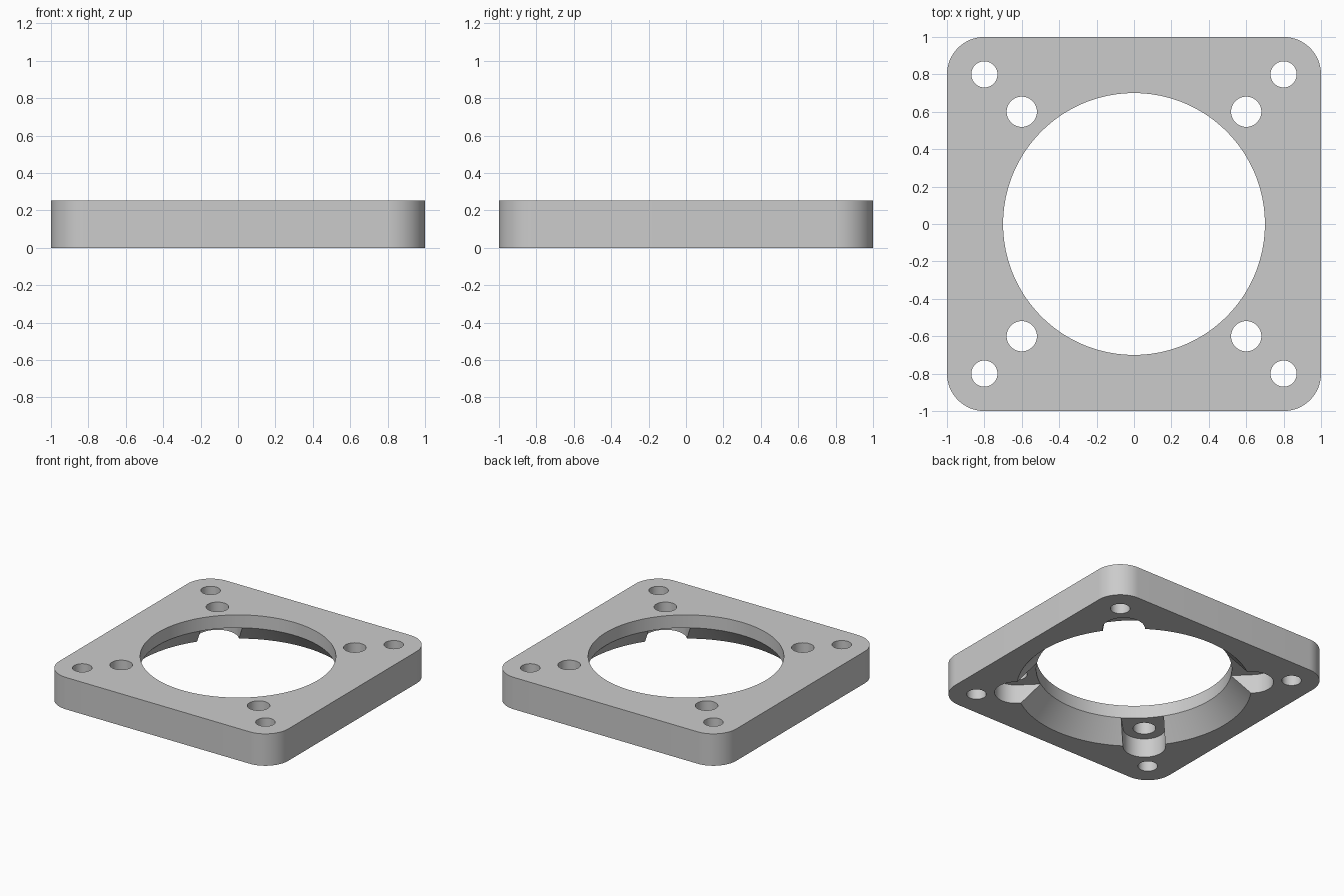
import bpy, bmesh, math
from mathutils import Matrix, Vector

if "Cube" in bpy.data.objects:
    bpy.data.objects.remove(bpy.data.objects["Cube"], do_unlink=True)

HEIGHT = 0.252
LEDGE = 0.15          # level where the bore flares and pockets stop
BORE, FLARE = 0.70, 0.84
CORNERS = [(sx, sy) for sx in (1, -1) for sy in (1, -1)]

grey = bpy.data.materials.new("light grey")
grey.use_nodes = True
colour = (0.6, 0.6, 0.6, 1)
grey.diffuse_color = colour
grey.node_tree.nodes["Principled BSDF"].inputs["Base Color"].default_value = colour


def make_object(name, bm):
    bmesh.ops.recalc_face_normals(bm, faces=bm.faces)
    mesh = bpy.data.meshes.new(name)
    bm.to_mesh(mesh)
    bm.free()
    mesh.materials.append(grey)
    obj = bpy.data.objects.new(name, mesh)
    bpy.context.collection.objects.link(obj)
    return obj


def stack(name, rings):
    """Closed solid skinned through a list of matching point rings."""
    bm = bmesh.new()
    loops = [[bm.verts.new(p) for p in ring] for ring in rings]
    n = len(loops[0])
    for low, high in zip(loops, loops[1:]):
        for i in range(n):
            j = (i + 1) % n
            bm.faces.new((low[i], low[j], high[j], high[i]))
    bm.faces.new(loops[0][::-1])
    bm.faces.new(loops[-1])
    return make_object(name, bm)


def ring(radius, z, n, x=0, y=0):
    return [(x + radius * math.cos(math.tau * i / n),
             y + radius * math.sin(math.tau * i / n), z) for i in range(n)]


def slot(radius, z, start, end, angle, n=24):
    """Rounded end at one side, square end toward the centre."""
    turn = Matrix.Rotation(angle, 3, 'Z')
    arc = [math.pi * (i / n - 0.5) for i in range(n + 1)]
    pts = [(end + radius * math.cos(a), radius * math.sin(a)) for a in arc]
    pts += [(start, radius), (start, -radius)]
    return [turn @ Vector((x, y, z)) for x, y in pts]


def cut(body, cutter):
    mod = body.modifiers.new("cut", 'BOOLEAN')
    mod.operation = 'DIFFERENCE'
    mod.solver = 'EXACT'
    mod.object = cutter
    bpy.context.view_layer.objects.active = body
    bpy.ops.object.modifier_apply(modifier=mod.name)
    bpy.data.objects.remove(cutter, do_unlink=True)


# Square plate with rounded corners
bm = bmesh.new()
bmesh.ops.create_cube(bm, size=1, matrix=Matrix.Translation((0, 0, HEIGHT / 2))
                      @ Matrix.Diagonal((2, 2, HEIGHT, 1)))
uprights = [e for e in bm.edges if abs(e.verts[0].co.z - e.verts[1].co.z) > 0.1]
bmesh.ops.bevel(bm, geom=uprights, offset=0.2, segments=16, profile=0.5, affect='EDGES')
plate = make_object("mounting_plate", bm)

# Central bore: straight lip above, flared cone below
slope = (FLARE - BORE) / LEDGE
cut(plate, stack("bore_cutter", [
    ring(FLARE + slope * 0.1, -0.1, 128), ring(BORE, LEDGE, 128), ring(BORE, HEIGHT + 0.1, 128)]))

# Corner screw holes, inner screw holes and the open pockets under them
for sx, sy in CORNERS:
    angle = math.atan2(sy, sx)
    cut(plate, stack("pocket_cutter", [
        slot(0.152, z, 0.5, math.hypot(0.6, 0.6), angle) for z in (-0.1, LEDGE)]))
    for offset, radius in ((0.8, 0.07), (0.6, 0.081)):
        cut(plate, stack("hole_cutter", [
            ring(radius, z, 40, sx * offset, sy * offset) for z in (-0.1, HEIGHT + 0.1)]))

# Smooth curved walls, sharp rims
bpy.ops.object.select_all(action='DESELECT')
plate.select_set(True)
bpy.context.view_layer.objects.active = plate
bpy.ops.object.shade_smooth_by_angle(angle=math.radians(25))
